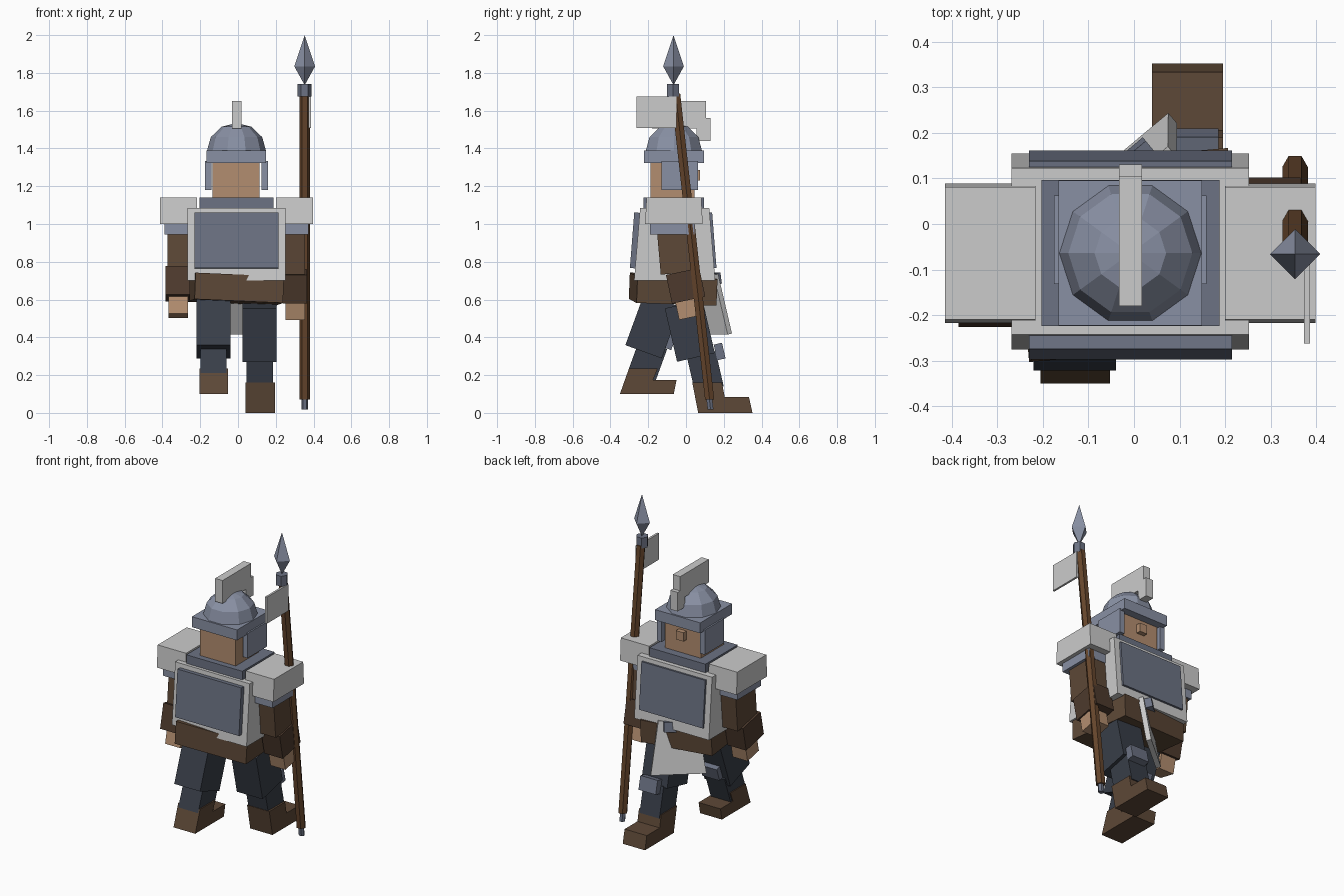
import bpy, bmesh
from math import radians, cos, sin, pi
from mathutils import Matrix, Euler, Vector

if "Cube" in bpy.data.objects:
    bpy.data.objects.remove(bpy.data.objects["Cube"])


def material(name, rgb):
    m = bpy.data.materials.new(name)
    m.diffuse_color = (*rgb, 1)
    m.use_nodes = True
    m.node_tree.nodes["Principled BSDF"].inputs["Base Color"].default_value = m.diffuse_color
    return m


STEEL = material("steel", (0.25, 0.28, 0.37))
PLATE = material("plate", (0.15, 0.17, 0.23))
SKIN = material("skin", (0.45, 0.27, 0.16))
LEATHER = material("leather", (0.11, 0.065, 0.038))
DARK = material("dark_leather", (0.075, 0.042, 0.026))
CLOTH = material("trouser_cloth", (0.04, 0.048, 0.065))
WOOD = material("wood", (0.13, 0.06, 0.025))
GREY = None


def finish(name, bm, mat):
    bmesh.ops.recalc_face_normals(bm, faces=bm.faces)
    me = bpy.data.meshes.new(name)
    bm.to_mesh(me)
    bm.free()
    if mat:
        me.materials.append(mat)
    ob = bpy.data.objects.new(name, me)
    bpy.context.collection.objects.link(ob)
    return ob


def box(name, centre, size, mat=GREY, rot=(0, 0, 0), top=(1, 1)):
    """Box with an optional tapered top, rotated in degrees about its centre."""
    bm = bmesh.new()
    bmesh.ops.create_cube(bm, size=1)
    for v in bm.verts:
        if v.co.z > 0:
            v.co.x *= top[0]
            v.co.y *= top[1]
        v.co = Vector(a * b for a, b in zip(v.co, size))
    ob = finish(name, bm, mat)
    ob.rotation_euler = Euler([radians(a) for a in rot])
    ob.location = centre
    return ob


def span(name, x, y, z, mat=GREY):
    """Axis-aligned box from its limits."""
    lim = (x, y, z)
    return box(name, [(a + b) / 2 for a, b in lim], [b - a for a, b in lim], mat)


def rings(name, n, profile, mat):
    """Skin of n-sided rings, each given as (radius, x, y, z)."""
    bm = bmesh.new()
    loops = [[bm.verts.new((x + r * cos(2 * pi * k / n), y + r * sin(2 * pi * k / n), z))
              for k in range(n)] for r, x, y, z in profile]
    for a, b in zip(loops, loops[1:]):
        for k in range(n):
            bm.faces.new((a[k], a[(k + 1) % n], b[(k + 1) % n], b[k]))
    bm.faces.new(loops[0])
    bm.faces.new(loops[-1])
    bmesh.ops.remove_doubles(bm, verts=bm.verts, dist=1e-4)
    return finish(name, bm, mat)


def extrude_x(name, x0, x1, outline, mat):
    """Side outline of (y, z) points extruded across x."""
    bm = bmesh.new()
    f = bm.faces.new([bm.verts.new((x0, y, z)) for y, z in outline])
    new = bmesh.ops.extrude_face_region(bm, geom=[f])["geom"]
    bmesh.ops.translate(bm, vec=(x1 - x0, 0, 0),
                        verts=[v for v in new if isinstance(v, bmesh.types.BMVert)])
    return finish(name, bm, mat)


CX, CY = -0.008, -0.064   # body axis

# head and helmet
span("head", (-0.135, 0.115), (-0.187, 0.045), (1.13, 1.34), SKIN)
span("nose", (-0.035, 0.018), (0.03, 0.075), (1.23, 1.285), SKIN)
box("helmet_brim", (CX, CY, 1.357), (0.315, 0.318, 0.066), STEEL)
dome = [(0.157 * cos(radians(a)), CX, CY, 1.385 + 0.15 * sin(radians(a)))
        for a in (0, 30, 60, 90)]
rings("helmet_dome", 10, dome, STEEL)
for side, s in (("left", -1), ("right", 1)):
    box(side + "_cheek_guard", (CX + s * 0.15, -0.034, 1.257), (0.034, 0.194, 0.155), STEEL)
span("helmet_crest", (-0.033, 0.018), (-0.18, 0.105), (1.505, 1.65))
span("crest_front", (-0.033, 0.018), (0.055, 0.13), (1.44, 1.56))

# torso
box("collar", (CX, CY, 1.105), (0.39, 0.32, 0.07), PLATE)
box("torso", (CX, -0.06, 0.893), (0.52, 0.43, 0.385), GREY, top=(1, 0.85))
box("chest_plate", (CX, 0.135, 0.913), (0.445, 0.03, 0.295), PLATE, (4.5, 0, 0))
box("back_plate", (CX, -0.268, 0.913), (0.445, 0.035, 0.295), PLATE, (-4.5, 0, 0))
box("belt", (-0.012, -0.068, 0.655), (0.47, 0.425, 0.14), LEATHER, (-2, 2.5, 5))
box("belt_buckle", (0.0, 0.135, 0.71), (0.10, 0.05, 0.06), PLATE, (10, 0, 40))
box("loin_cloth", (-0.02, 0.108, 0.575), (0.32, 0.03, 0.32), GREY, (10, 0, 40), (0.7, 1))

# shoulders and arms: right swings forward, left swings back
for side, s in (("left", -1), ("right", 1)):
    box(side + "_pauldron", (CX + s * 0.307, CY, 1.07), (0.198, 0.305, 0.14), top=(1, 0.95))
    box(side + "_sleeve_rim", (CX + s * 0.292, -0.072, 0.975), (0.18, 0.235, 0.06), STEEL)
    box(side + "_upper_arm", (CX + s * 0.31, -0.058 + s * 0.012, 0.85),
        (0.108, 0.195, 0.22), LEATHER, (s * 5, 0, 0))
for side, x, y, z, a in (("left", -0.32, -0.122, 0.683, -12), ("right", 0.3, -0.002, 0.673, 12)):
    box(side + "_forearm", (x, y, z), (0.13, 0.18, 0.155), DARK, (a, 0, 0))
    box(side + "_hand", (x + 0.004, y + a * 0.0008, z - 0.11), (0.104, 0.115, 0.12), SKIN, (a, 0, 0))

# legs: thigh, shin and knee guard, with their own stride angle
for side, x, a, thigh, shin, knee in (
        ("left", -0.13, -20, (-0.175, 0.46), (-0.205, 0.275), (-0.085, 0.38)),
        ("right", 0.115, 13, (0.02, 0.435), (0.103, 0.215), (0.178, 0.325))):
    box(side + "_thigh", (x, *thigh), (0.18, 0.205, 0.29), CLOTH, (a, 0, 0))
    box(side + "_shin", (x, *shin), (0.138, 0.155, 0.19), CLOTH, (a, 0, 0))
    box(side + "_knee_guard", (x + 0.01, *knee), (0.12, 0.045, 0.085), PLATE, (a, 0, 0))
extrude_x("left_boot", -0.205, -0.053,
          [(-0.302, 0.235), (-0.35, 0.1), (-0.065, 0.1), (-0.05, 0.173),
           (-0.175, 0.173), (-0.15, 0.235)], LEATHER)
extrude_x("right_boot", 0.04, 0.195,
          [(0.033, 0.16), (0.065, 0), (0.352, 0), (0.333, 0.085),
           (0.205, 0.085), (0.19, 0.16)], LEATHER)

# spear with pennant
SX = 0.353
rings("spear_shaft", 6, [(0.028, SX, 0.125, 0.07), (0.028, SX, -0.055, 1.69)], WOOD)
rings("spear_butt", 6, [(0.018, SX, 0.13, 0.018), (0.018, SX, 0.123, 0.08)], PLATE)
rings("spear_collar", 6, [(0.037, SX, -0.068, 1.675), (0.037, SX, -0.068, 1.74)], PLATE)
rings("spear_tip", 4, [(0, SX, -0.066, 1.735), (0.055, SX, -0.066, 1.835),
                       (0, SX, -0.066, 2.0)], STEEL)
span("pennant", (0.373, 0.386), (-0.262, -0.05), (1.508, 1.675))
